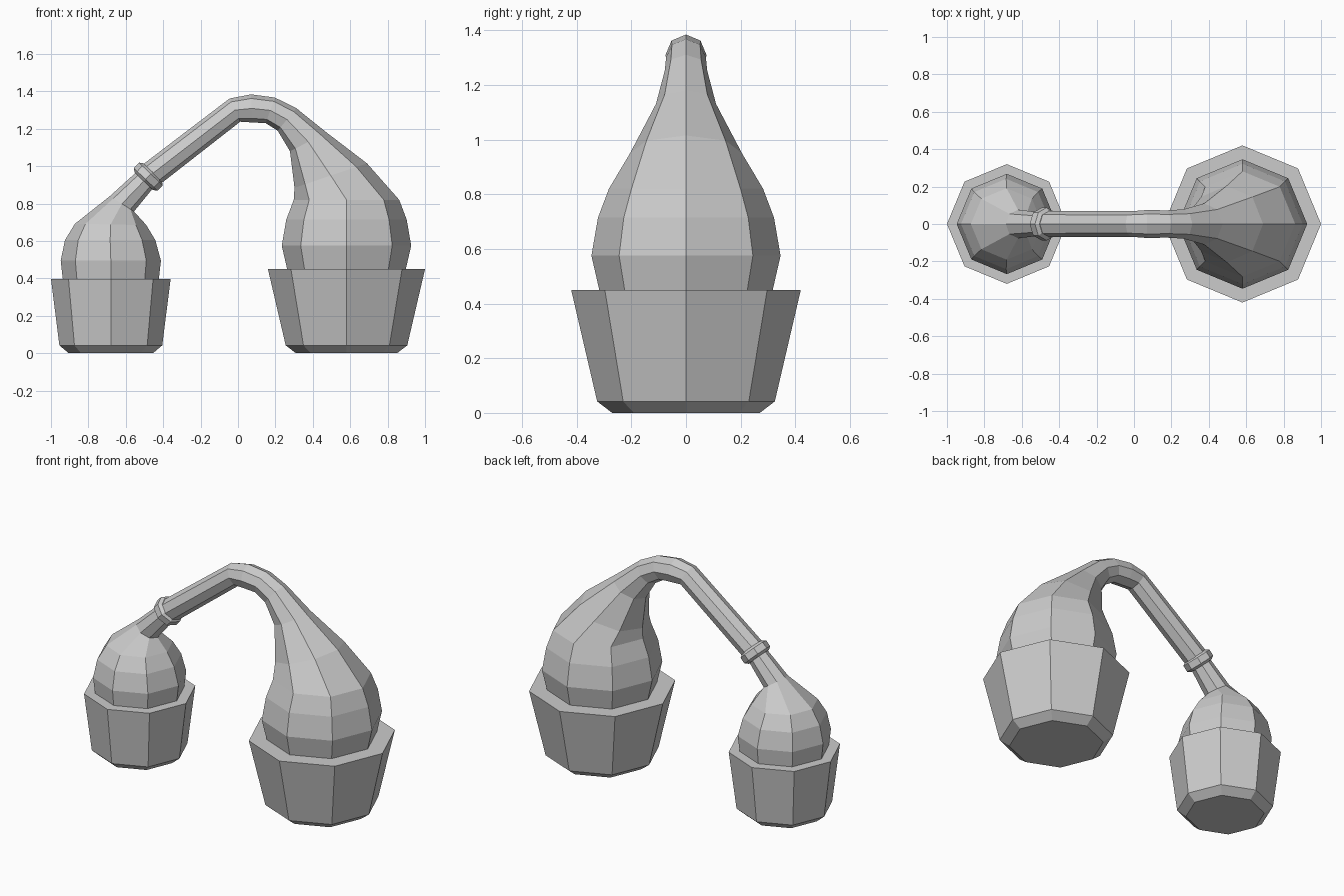
import bpy, bmesh
from math import cos, sin, pi
from mathutils import Vector

if "Cube" in bpy.data.objects:
    bpy.data.objects.remove(bpy.data.objects["Cube"])

SIDES = 8


def loft(name, rings):
    """Skin octagonal rings; each ring is (outer x, z, inner x, z) in the y=0 plane."""
    bm = bmesh.new()
    loops = []
    for ox, oz, ix, iz in rings:
        c = Vector(((ox + ix) / 2, 0, (oz + iz) / 2))
        half = Vector(((ox - ix) / 2, 0, (oz - iz) / 2))
        side = Vector((0, half.length, 0))
        loops.append([bm.verts.new(c + half * cos(2 * pi * i / SIDES) + side * sin(2 * pi * i / SIDES))
                      for i in range(SIDES)])
    for a, b in zip(loops, loops[1:]):
        for i in range(SIDES):
            j = (i + 1) % SIDES
            bm.faces.new((a[i], a[j], b[j], b[i]))
    bm.faces.new(loops[0])
    bm.faces.new(loops[-1])
    bmesh.ops.recalc_face_normals(bm, faces=bm.faces)
    me = bpy.data.meshes.new(name)
    bm.to_mesh(me)
    bm.free()
    ob = bpy.data.objects.new(name, me)
    bpy.context.collection.objects.link(ob)
    return ob


def flat(cx, profile):
    """Level rings around a vertical axis from (radius, z) pairs."""
    return [(cx + r, z, cx - r, z) for r, z in profile]


# Octagonal pots with a small chamfer at the foot
loft("large_pot", flat(0.58, [(0.27, 0), (0.325, 0.042), (0.42, 0.45)]))
loft("small_pot", flat(-0.68, [(0.225, 0), (0.275, 0.042), (0.32, 0.398)]))

# Large bulb whose neck bends over into the long spout
loft("large_flask", flat(0.58, [(0.315, 0.44), (0.346, 0.575), (0.322, 0.714), (0.282, 0.82)]) + [
    (0.69, 1.015, 0.302, 0.885),
    (0.474, 1.18, 0.278, 1.08),
    (0.312, 1.31, 0.212, 1.19),
    (0.197, 1.367, 0.148, 1.23),
    (0.07, 1.384, 0.076, 1.234),
    (-0.045, 1.362, 0.012, 1.238),
    (-0.53, 0.993, -0.43, 0.893),
])

# Receiving bulb with a short bent neck
loft("small_flask", [
    (-0.936, 0.39, -0.424, 0.39),
    (-0.948, 0.495, -0.412, 0.495),
    (-0.925, 0.605, -0.442, 0.605),
    (-0.872, 0.692, -0.49, 0.685),
    (-0.685, 0.84, -0.556, 0.758),
    (-0.525, 0.985, -0.44, 0.90),
])

# Collar joining spout and neck
mid = Vector((-0.48, 0, 0.944))
axis = Vector((0.69, 0, 0.724))
up = Vector((-0.724, 0, 0.69))
collar = []
for d, r in [(-0.034, 0.068), (-0.02, 0.088), (0.02, 0.088), (0.034, 0.068)]:
    o, i = mid + axis * d + up * r, mid + axis * d - up * r
    collar.append((o.x, o.z, i.x, i.z))
loft("neck_collar", collar)
